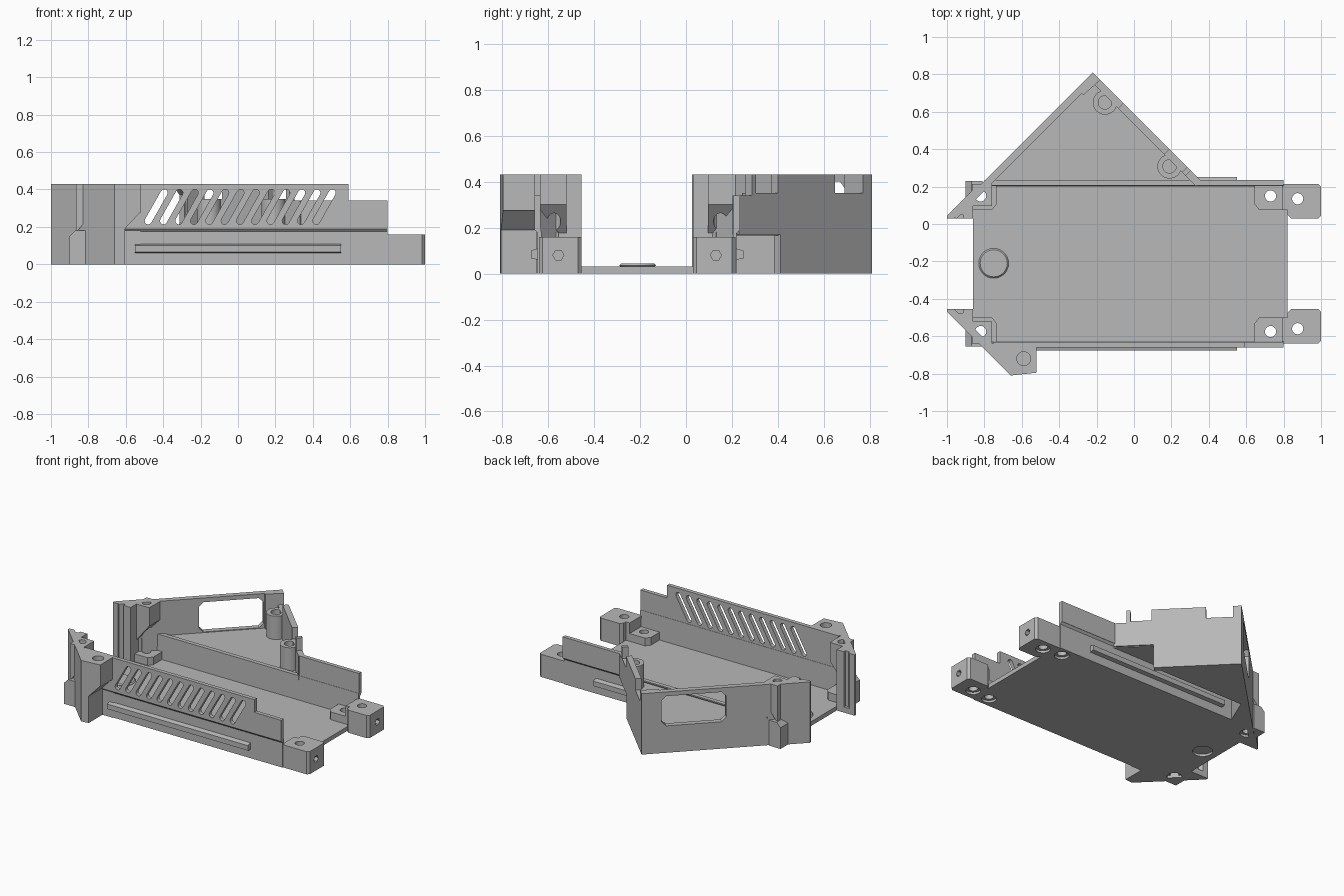
import bpy, bmesh, math
from mathutils import Vector

if "Cube" in bpy.data.objects:
    bpy.data.objects.remove(bpy.data.objects["Cube"])

grey = bpy.data.materials.new("case_grey")
grey.diffuse_color = (0.48, 0.48, 0.48, 1)
grey.use_nodes = True
grey.node_tree.nodes["Principled BSDF"].inputs["Base Color"].default_value = grey.diffuse_color


def solids(name, parts, cutter=False):
    """One object from a list of (3D outline, extrusion vector)."""
    bm = bmesh.new()
    for pts, vec in parts:
        f = bm.faces.new([bm.verts.new(p) for p in pts])
        r = bmesh.ops.extrude_face_region(bm, geom=[f])
        vs = [v for v in r["geom"] if isinstance(v, bmesh.types.BMVert)]
        bmesh.ops.translate(bm, verts=vs, vec=Vector(vec))
    bmesh.ops.recalc_face_normals(bm, faces=bm.faces)
    me = bpy.data.meshes.new(name)
    bm.to_mesh(me)
    bm.free()
    ob = bpy.data.objects.new(name, me)
    bpy.context.collection.objects.link(ob)
    me.materials.append(grey)
    if cutter:
        ob.hide_render = True
        ob.hide_set(True)
    return ob


def flat(pts, z0, z1):
    return [(x, y, z0) for x, y in pts], (0, 0, z1 - z0)


def box(x0, x1, y0, y1, z0, z1):
    return flat([(x0, y0), (x1, y0), (x1, y1), (x0, y1)], z0, z1)


def disc(x, y, r, z0, z1, n=28):
    return flat([(x + r * math.cos(i * math.tau / n), y + r * math.sin(i * math.tau / n))
                 for i in range(n)], z0, z1)


def panel(origin, along, pts, vec):
    """Outline given as (distance along, height), pushed out by vec."""
    o, a = Vector(origin), Vector(along)
    return [o + a * u + Vector((0, 0, z)) for u, z in pts], vec


def cut(ob, *cutters):
    for c in cutters:
        m = ob.modifiers.new("cut", "BOOLEAN")
        m.operation, m.solver, m.object = "DIFFERENCE", "EXACT", c


MID = -0.425                       # mirror sum for front and back sides
D = math.sqrt(0.5)

# Cutters for screw holes
spots = [(x, y) for x, yf in ((-0.82, -0.575), (0.73, -0.575), (0.875, -0.56))
         for y in (yf, MID - yf)]
holes = solids("hole_cutter", [disc(x, y, 0.03, -0.1, 0.6) for x, y in spots], True)
sinks = solids("countersink_cutter", [disc(x, y, 0.048, -0.1, 0.016) for x, y in spots]
               + [disc(-0.75, -0.21, 0.065, -0.1, 0.016)], True)

# Floor and its round bump
floor = solids("floor", [flat([(-0.86, -0.63), (0.82, -0.63), (0.82, 0.205), (-0.86, 0.205)], 0, 0.03)])
cut(floor, holes, sinks)
bump = solids("floor_bump", [disc(-0.75, -0.21, 0.08, 0.028, 0.043)])
bv = bump.modifiers.new("bevel", "BEVEL")
bv.width, bv.limit_method = 0.01, "ANGLE"

# Slanted vent slots
slots = []
for i in range(12):
    x, w = -0.48 + i * 0.0817, 0.019
    a, b, pts = Vector((x, 0.232)), Vector((x + 0.085, 0.382)), []
    t = math.atan2(0.15, 0.085)
    for c, s in ((b, t - math.pi / 2), (a, t + math.pi / 2)):
        for k in range(7):
            g = s + k * math.pi / 6
            pts.append((c.x + w * math.cos(g), -0.8, c.y + w * math.sin(g)))
    slots.append((pts, (0, 0.3, 0)))
slot_cutter = solids("slot_cutter", slots, True)

for side in ("front", "back"):
    def Y(y):
        return y if side == "front" else MID - y

    sg = 1 if side == "front" else -1

    def poly(pts, z0, z1):
        return flat([(x, Y(y)) for x, y in pts], z0, z1)

    def bx(x0, x1, y0, y1, z0, z1):
        return box(x0, x1, Y(y0), Y(y1), z0, z1)

    # Lower side wall with a flared top edge, and guide rib
    prof = [(-0.645, 0), (-0.645, 0.175), (-0.66, 0.192), (-0.66, 0.2), (-0.63, 0.2), (-0.625, 0)]
    solids(side + "_lower_wall", [([(-0.8, Y(y), z) for y, z in prof], (1.6, 0, 0))])
    rib = [(-0.64, 0.06), (-0.675, 0.065), (-0.675, 0.1), (-0.64, 0.11)]
    solids(side + "_guide_rib", [([(-0.55, Y(y), z) for y, z in rib], (1.1, 0, 0))])

    # Upper side wall
    if side == "front":
        outline = [(-0.75, 0.19), (0.8, 0.19), (0.8, 0.34), (0.59, 0.34), (0.59, 0.43), (-0.75, 0.43)]
    else:
        outline = [(0.33, 0.19), (0.8, 0.19), (0.8, 0.34), (0.33, 0.34)]
    up = solids(side + "_upper_wall", [panel((0, Y(-0.66), 0), (1, 0, 0), outline, (0, 0.028 * sg, 0))])
    if side == "front":
        cut(up, slot_cutter)

    # Right mounting tab with end screw hole
    tab = solids(side + "_mount_tab", [poly([(0.79, -0.64), (0.985, -0.64), (1.0, -0.625), (1.0, -0.47),
                                             (0.985, -0.455), (0.84, -0.455), (0.82, -0.475),
                                             (0.82, -0.5), (0.79, -0.5)], 0, 0.16)])
    hexa = solids(side + "_tab_hole_cutter",
                  [([(0.95, Y(-0.555) + 0.024 * math.cos(i * math.pi / 3),
                      0.08 + 0.024 * math.sin(i * math.pi / 3)) for i in range(6)], (0.2, 0, 0))], True)
    cut(tab, holes, sinks, hexa)

    # Screw pads on the floor
    for nm, x0, x1, x2 in (("left", -0.86, -0.76, -0.735), ("right", 0.8, 0.67, 0.645)):
        pad = solids(f"{side}_{nm}_pad", [poly([(x0, -0.635), (x2, -0.635), (x2, -0.53),
                                               (x1, -0.5), (x0, -0.5)], 0.02, 0.085)])
        cut(pad, holes)

    # Left corner post with groove, top plate, gusset and clip
    post = solids(side + "_corner_post", [poly([(-1, -0.455), (-0.86, -0.455), (-0.86, -0.61), (-1, -0.47)], 0, 0.43)])
    groove = solids(side + "_groove_cutter", [bx(-0.96, -0.915, -0.475, -0.4, 0.04, 0.6)], True)
    cut(post, groove, holes)
    top = solids(side + "_post_top", [([(x, Y(-0.64), z) for x, z in
                 ((-0.865, 0.17), (-0.865, 0.43), (-0.76, 0.43), (-0.76, 0.3))], (0, 0.12 * sg, 0))])
    cut(top, holes)
    clip = solids(side + "_clip", [([(x, Y(-0.655), z) for x, z in
                  ((-0.9, 0), (-0.81, 0), (-0.81, 0.18), (-0.87, 0.18), (-0.9, 0.15))], (0, 0.1 * sg, 0))])
    cut(clip, holes, sinks)

# Front ear: slanted corner with undercut and screw socket
solids("front_slant_wall", [flat([(-1, -0.47), (-0.66, -0.81), (-0.63, -0.78), (-0.96, -0.455)], 0, 0.43)])
ear = solids("front_ear", [flat([(-0.83, -0.64), (-0.66, -0.81), (-0.52, -0.795), (-0.52, -0.64)], 0, 0.43)])
under = solids("ear_undercut_cutter", [([(x, -0.9, z) for x, z in
               ((-0.605, -0.1), (-0.605, 0.19), (-0.525, 0.275), (-0.4, 0.275), (-0.4, -0.1))], (0, 0.25, 0))], True)
socket = solids("ear_socket_cutter", [disc(-0.59, -0.72, 0.037, 0.33, 0.6)], True)
cut(ear, under, socket)

# Triangular side compartment: raised tray over a rail channel
solids("side_tray", [flat([(-0.225, 0.8), (0.355, 0.22), (-0.8, 0.22)], 0.165, 0.185)])
solids("side_tray_base", [flat([(-0.225, 0.805), (0.17, 0.41), (-0.615, 0.41)], 0, 0.17)])
solids("channel_end", [flat([(-0.79, 0.22), (-0.63, 0.22), (-0.55, 0.41), (-0.615, 0.41)], 0, 0.17)])

# Slanted outer wall with socket window
apex = (-0.22, 0.81, 0)
outer = solids("socket_wall", [panel(apex, (-D, -D, 0), [(0, 0), (1.07, 0), (1.07, 0.43), (0, 0.43)],
                                     (0.027, -0.027, 0)),
                               ])
win = [(0.13, 0.22), (0.16, 0.19), (0.52, 0.19), (0.55, 0.22), (0.55, 0.37), (0.52, 0.4), (0.16, 0.4), (0.13, 0.37)]
window = solids("window_cutter", [panel((-0.27, 0.86, 0), (-D, -D, 0), win, (0.13, -0.13, 0))], True)
cut(outer, window)
solids("apex_fill", [flat([(-0.22, 0.81), (-0.31, 0.72), (-0.27, 0.69), (-0.18, 0.77)], 0.17, 0.43)])

# Long slanted wall with notches at the screw bosses
hyp = [(0, 0), (0.565, 0), (0.565, 0.17), (0.82, 0.17), (0.82, 0.34), (0.74, 0.34), (0.74, 0.43), (0.715, 0.43),
       (0.715, 0.35), (0.58, 0.35), (0.58, 0.43), (0.23, 0.43), (0.23, 0.35), (0.05, 0.35), (0.05, 0.43), (0, 0.43)]
solids("long_slant_wall", [panel(apex, (D, -D, 0), hyp, (-0.028, -0.028, 0))])
for i, (x, y) in enumerate(((-0.155, 0.65), (0.19, 0.308))):
    boss = solids(f"screw_boss_{i + 1}", [disc(x, y, 0.065, 0.17, 0.35)])
    cut(boss, solids(f"boss_hole_cutter_{i + 1}", [disc(x, y, 0.036, 0.24, 0.6)], True))

# Smooth the round parts, keep edges sharp
bpy.ops.object.select_all(action="DESELECT")
for ob in bpy.data.objects:
    if not ob.hide_render:
        ob.select_set(True)
        bpy.context.view_layer.objects.active = ob
bpy.ops.object.shade_smooth_by_angle(angle=math.radians(25))
